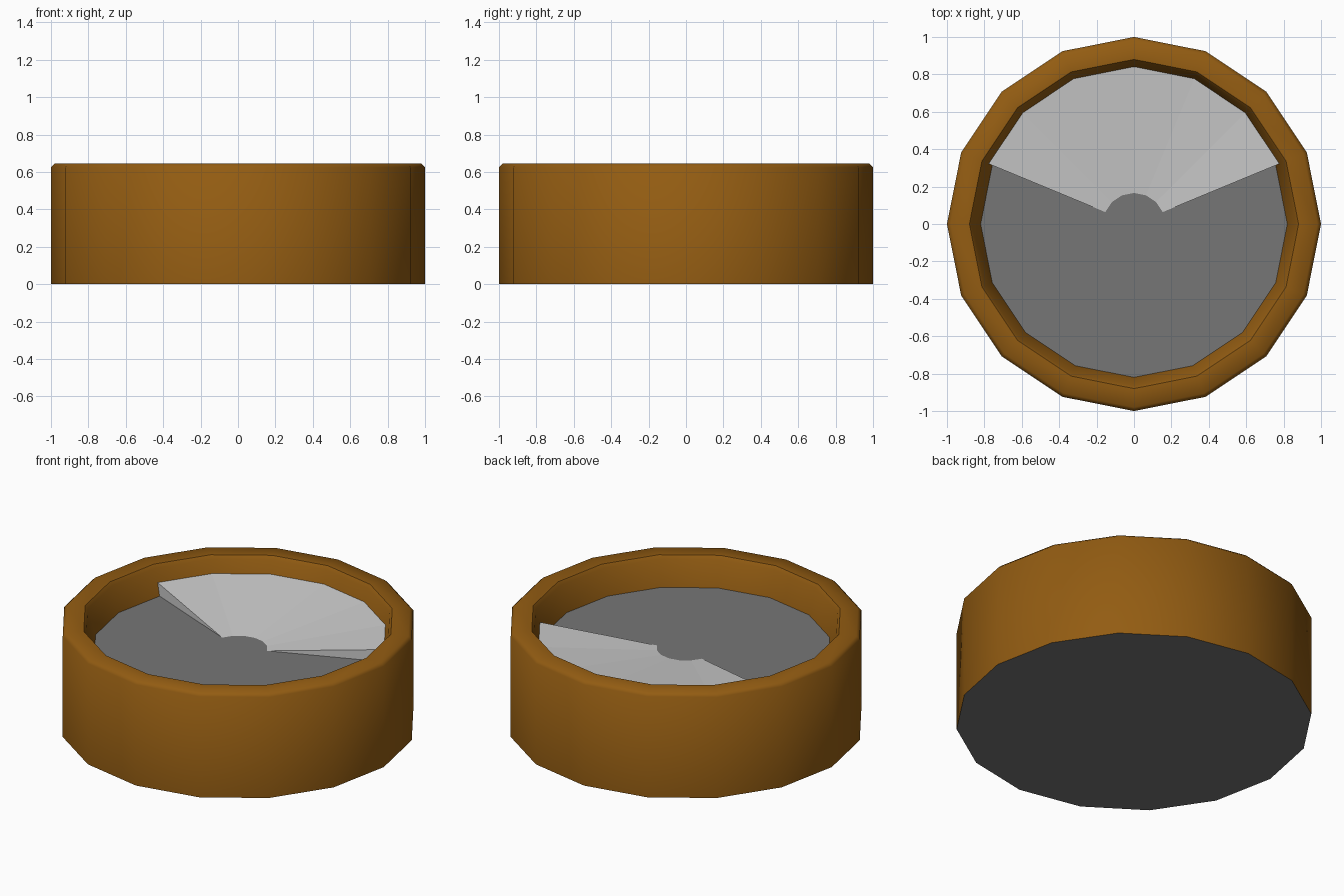
import bpy, bmesh, math

if "Cube" in bpy.data.objects:
    bpy.data.objects.remove(bpy.data.objects["Cube"])

SIDES = 16
FLOOR_Z = 0.47
STEP = 2 * math.pi / SIDES


def polar(r, i, z):
    return (r * math.cos(i * STEP), r * math.sin(i * STEP), z)


def material(name, rgb):
    m = bpy.data.materials.new(name)
    m.diffuse_color = (*rgb, 1)
    m.use_nodes = True
    m.node_tree.nodes["Principled BSDF"].inputs["Base Color"].default_value = m.diffuse_color
    return m


def finish(bm, name, mat=None):
    mesh = bpy.data.meshes.new(name)
    bm.to_mesh(mesh)
    bm.free()
    ob = bpy.data.objects.new(name, mesh)
    bpy.context.collection.objects.link(ob)
    if mat:
        mesh.materials.append(mat)
    return ob


brown = material("brown", (0.29, 0.107, 0.006))
dark = material("dark_grey", (0.18, 0.18, 0.18))

# Bowl wall: outer side, bevelled rim, tapering inner side
profile = [(1, 0), (1, 0.625), (0.98, 0.645), (0.88, 0.645), (0.865, 0.625), (0.82, FLOOR_Z)]
bm = bmesh.new()
rings = [[bm.verts.new(polar(r, i, z)) for i in range(SIDES)] for r, z in profile]
for low, high in zip(rings, rings[1:]):
    for i in range(SIDES):
        j = (i + 1) % SIDES
        bm.faces.new((low[i], low[j], high[j], high[i]))
wall = finish(bm, "wall", brown)
bpy.context.view_layer.objects.active = wall
wall.select_set(True)
bpy.ops.object.shade_smooth_by_angle(angle=math.radians(50))

# Inner floor and underside
for name, r, z, order in (("floor", 0.82, FLOOR_Z, 1), ("underside", 1, 0, -1)):
    bm = bmesh.new()
    bm.faces.new([bm.verts.new(polar(r, i, z)) for i in range(SIDES)][::order])
    finish(bm, name, dark)

# Sloping wedge rising from the middle of the floor to the back wall
bm = bmesh.new()
steps = range(1, SIDES // 2)
inner = [bm.verts.new(polar(0.166, i, FLOOR_Z)) for i in steps]
outer = [bm.verts.new(polar(0.841, i, 0.546)) for i in steps]
for k in range(len(inner) - 1):
    bm.faces.new((inner[k], outer[k], outer[k + 1], inner[k + 1]))
foot_right = bm.verts.new(polar(0.82, steps[0], FLOOR_Z))
foot_left = bm.verts.new(polar(0.82, steps[-1], FLOOR_Z))
bm.faces.new((inner[0], foot_right, outer[0]))
bm.faces.new((inner[-1], outer[-1], foot_left))
finish(bm, "food_wedge")
